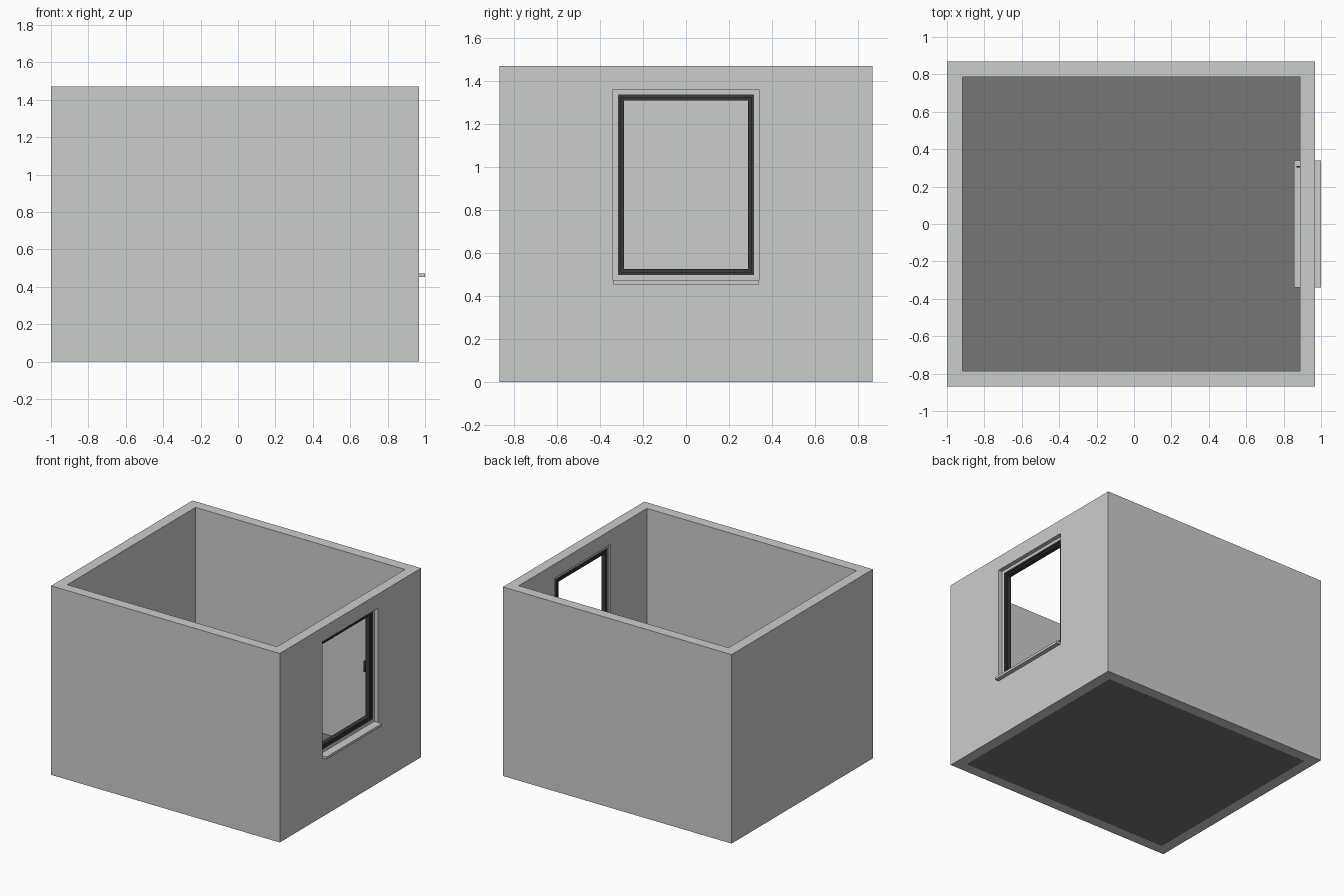
import bpy
import bmesh
from mathutils import Vector

cube = bpy.data.objects.get("Cube")
if cube:
    bpy.data.objects.remove(cube, do_unlink=True)


def material(name, colour):
    mat = bpy.data.materials.new(name)
    mat.use_nodes = True
    mat.diffuse_color = colour
    mat.node_tree.nodes["Principled BSDF"].inputs["Base Color"].default_value = colour
    return mat


plaster = material("light grey plaster", (0.6, 0.61, 0.6, 1))
floor_grey = material("mid grey floor", (0.18, 0.18, 0.18, 1))
charcoal = material("charcoal frame", (0.042, 0.042, 0.042, 1))


def finish(name, bm, mat):
    bmesh.ops.recalc_face_normals(bm, faces=bm.faces)
    mesh = bpy.data.meshes.new(name)
    bm.to_mesh(mesh)
    bm.free()
    mesh.materials.append(mat)
    obj = bpy.data.objects.new(name, mesh)
    bpy.context.collection.objects.link(obj)
    return obj


def box(name, low, high, mat):
    bm = bmesh.new()
    low, high = Vector(low), Vector(high)
    bmesh.ops.create_cube(bm, size=1)
    for v in bm.verts:
        v.co = (low + high) / 2 + v.co * (high - low)
    return finish(name, bm, mat)


def ring(name, outer, inner, depth, place, mat):
    """Rectangular frame; outer and inner are (u0, v0, u1, v1)."""
    bm = bmesh.new()
    loops = []
    for u0, v0, u1, v1 in (outer, inner):
        for d in depth:
            corners = ((u0, v0), (u1, v0), (u1, v1), (u0, v1))
            loops.append([bm.verts.new(place(u, v, d)) for u, v in corners])
    for a, b in ((0, 1), (1, 3), (3, 2), (2, 0)):
        for i in range(4):
            j = (i + 1) % 4
            bm.faces.new((loops[a][i], loops[a][j], loops[b][j], loops[b][i]))
    return finish(name, bm, mat)


def upright(u, v, d):
    return (d, u, v)


def flat(u, v, d):
    return (u, v, d)


# Room shell with a window opening
walls = ring("walls", (-1, -0.868, 0.967, 0.868), (-0.917, -0.787, 0.887, 0.787),
             (0, 1.47), flat, plaster)
cutter = box("window_cutter", (0.8, -0.34, 0.453), (1.1, 0.34, 1.36), plaster)
cutter.hide_render = True
cut = walls.modifiers.new("window opening", 'BOOLEAN')
cut.operation = 'DIFFERENCE'
cut.solver = 'EXACT'
cut.object = cutter
bpy.context.view_layer.objects.active = walls
bpy.ops.object.modifier_apply(modifier=cut.name)
bpy.data.objects.remove(cutter, do_unlink=True)

box("floor", (-0.917, -0.787, 0), (0.887, 0.787, 0.006), floor_grey)

# Window: light surround, dark frame, slimmer dark sash
ring("window_surround", (-0.34, 0.472, 0.34, 1.36), (-0.317, 0.498, 0.317, 1.337),
     (0.9, 0.935), upright, plaster)
ring("window_frame", (-0.317, 0.498, 0.317, 1.337), (-0.302, 0.513, 0.302, 1.323),
     (0.898, 0.938), upright, charcoal)
ring("window_sash", (-0.302, 0.513, 0.302, 1.323), (-0.289, 0.526, 0.289, 1.31),
     (0.893, 0.928), upright, charcoal)

# Sill through the wall, and the inside handle
box("window_sill", (0.855, -0.34, 0.453), (1, 0.34, 0.472), plaster)
box("handle_base", (0.878, 0.301, 0.905), (0.9, 0.311, 0.94), charcoal)
box("handle_lever", (0.868, 0.301, 0.855), (0.88, 0.311, 0.94), charcoal)
